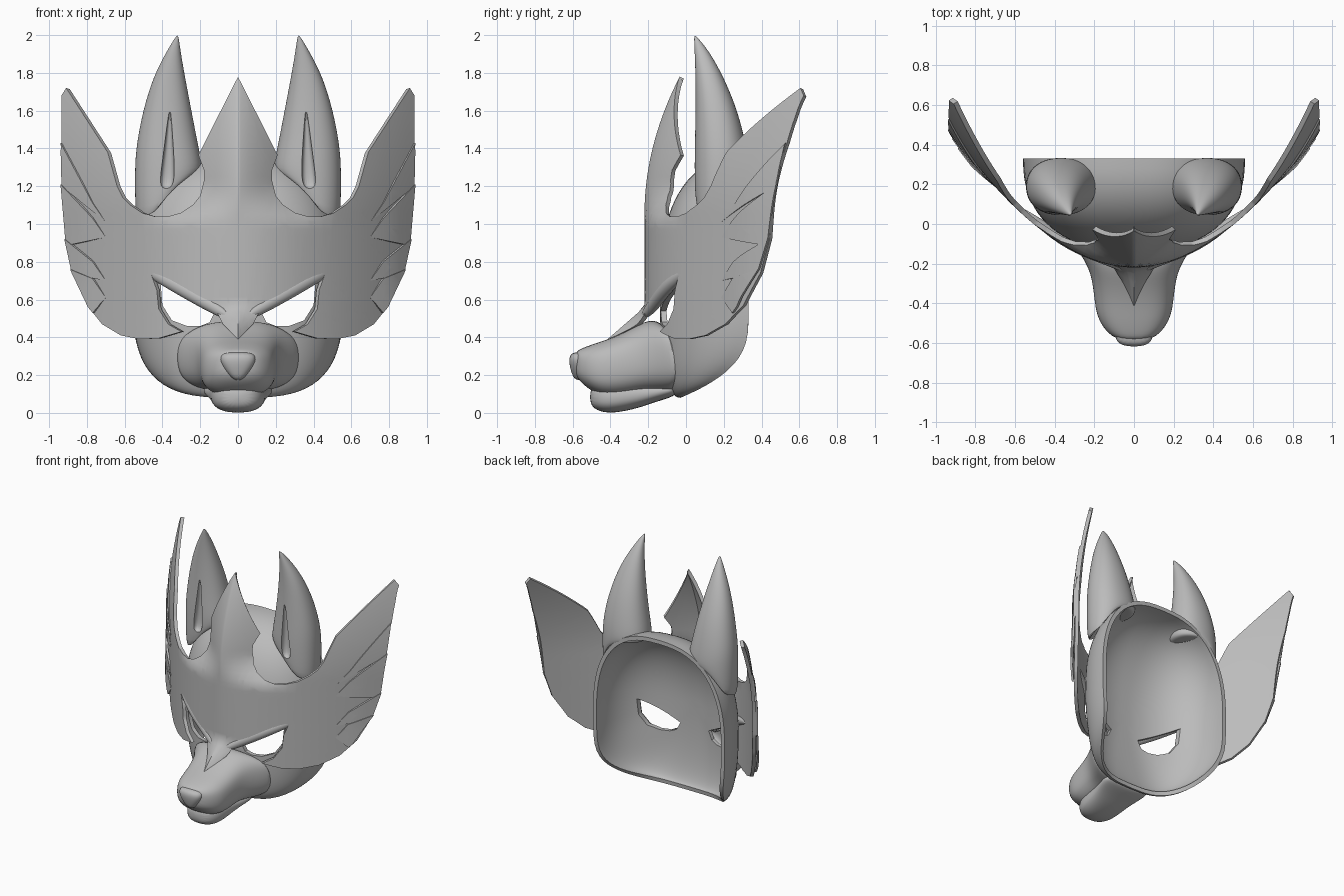
import bpy, bmesh, math
from mathutils import Vector

if "Cube" in bpy.data.objects:
    bpy.data.objects.remove(bpy.data.objects["Cube"])

grey = bpy.data.materials.new("plain grey")
grey.use_nodes = True
grey.diffuse_color = (0.5, 0.5, 0.5, 1)
grey.node_tree.nodes["Principled BSDF"].inputs["Base Color"].default_value = (0.5, 0.5, 0.5, 1)
parts, cutters = [], []


def make(name, bm, cutter=False):
    mesh = bpy.data.meshes.new(name)
    bm.to_mesh(mesh)
    bm.free()
    ob = bpy.data.objects.new(name, mesh)
    bpy.context.collection.objects.link(ob)
    mesh.materials.append(grey)
    (cutters if cutter else parts).append(ob)
    ob.hide_render = cutter
    return ob


def modify(ob, kind, **settings):
    mod = ob.modifiers.new(kind.lower(), kind)
    for key, value in settings.items():
        setattr(mod, key, value)


def mirror(ob):
    modify(ob, 'MIRROR', use_clip=True, merge_threshold=0.002)


def sheet(name, outline, depth, thickness, cutter=False):
    """Fill a half outline in x and z, grid it, bend it by depth(x, z), thicken and mirror it."""
    bm = bmesh.new()
    face = bm.faces.new([bm.verts.new((x, 0, z)) for x, z in outline])
    bm.normal_update()
    if not cutter:
        bmesh.ops.triangulate(bm, faces=[face])
        for axis in (Vector((1, 0, 0)), Vector((0, 0, 1))):
            for i in range(60):
                bmesh.ops.bisect_plane(bm, geom=bm.verts[:] + bm.edges[:] + bm.faces[:], dist=1e-5,
                                       plane_co=axis * (i * 0.04 + 0.0137), plane_no=axis)
        bmesh.ops.remove_doubles(bm, verts=bm.verts, dist=0.002)
    bm.normal_update()
    bmesh.ops.reverse_faces(bm, faces=[f for f in bm.faces if f.normal.y > 0])
    for v in bm.verts:
        v.co.y = depth(v.co.x, v.co.z)
    bm.normal_update()
    ob = make(name, bm, cutter)
    mirror(ob)
    modify(ob, 'SOLIDIFY', thickness=thickness, offset=-1)
    return ob


def power(value, exponent):
    return math.copysign(abs(value) ** exponent, value)


def skin(bm, loops):
    for a, b in zip(loops, loops[1:]):
        for i in range(len(a)):
            bm.faces.new((a[i], a[i - 1], b[i - 1], b[i]))
    bm.faces.new(loops[0])
    bm.faces.new(loops[-1])
    bmesh.ops.recalc_face_normals(bm, faces=bm.faces)


def loft(name, rings, axis, bend=None, squareness=2.5, cutter=False):
    """Skin rounded sections (t, x0, x1, v0, v1) along y or z."""
    bm = bmesh.new()
    n, loops = 20, []
    for t, x0, x1, v0, v1 in rings:
        loop = []
        for i in range(n):
            a = math.tau * i / n
            x = (x0 + x1) / 2 + (x1 - x0) / 2 * power(math.cos(a), 2 / squareness)
            v = (v0 + v1) / 2 + (v1 - v0) / 2 * power(math.sin(a), 2 / squareness)
            loop.append(bm.verts.new((x, t, v) if axis == 'y' else (x, v, t)))
        loops.append(loop)
    if bend:
        for v in bm.verts:
            bend(v.co)
    skin(bm, loops)
    ob = make(name, bm, cutter)
    modify(ob, 'SUBSURF', levels=2, render_levels=2)
    return ob


# Face shell: a deep bowl open at the back
WIDE, MID, UP, DOWN, FRONT, BACK, ROUND = 0.56, 0.68, 0.69, 0.6, -0.14, 0.33, 2.35


def rim_y(z):
    return BACK - 0.36 * min(1, max(0, (-0.18 - z) / 0.42)) ** 2.8


def shell_point(angle, s):
    up = math.sin(angle) >= 0
    e = 2 / (2.5 if up else 3.2)
    x = WIDE * power(math.cos(angle), e)
    z = (UP if up else DOWN) * power(math.sin(angle), e)
    r = math.sin(s) ** (2 / ROUND)
    q = 1 - max(0, math.cos(s)) ** (2 / ROUND)
    return x * r, FRONT + (rim_y(z) - FRONT) * q, MID + z * r


def shell_top(x, y):
    q = min(1, max(0, (y - FRONT) / (BACK - FRONT)))
    r = (1 - (1 - q) ** ROUND) ** (1 / ROUND)
    return MID + UP * max(0, r ** 2.5 - abs(x / WIDE) ** 2.5) ** 0.4


def shell_front(x, z):
    """Depth of the lower half of the shell."""
    r = min(1, (abs(x / WIDE) ** 3.2 + abs((z - MID) / DOWN) ** 3.2) ** (1 / 3.2))
    q = 1 - (1 - r ** ROUND) ** (1 / ROUND)
    return FRONT + (rim_y((z - MID) / r) - FRONT) * q


bm = bmesh.new()
SEG, RINGS = 72, 22
grid = [[bm.verts.new(shell_point(math.tau * i / SEG, math.pi / 2 * j / RINGS))
         for i in range(SEG)] for j in range(1, RINGS + 1)]
skin(bm, grid)
bm.faces.ensure_lookup_table()
bm.faces.remove(bm.faces[-1])
shell = make("face_shell", bm)
modify(shell, 'SOLIDIFY', thickness=0.03, offset=-1)

# Eye openings
eye = [(0.41, 0.69), (0.12, 0.54), (0.15, 0.48), (0.2, 0.46), (0.27, 0.46), (0.35, 0.49), (0.4, 0.57)]
eye_cutter = sheet("eye_cutter", eye, lambda x, z: -0.5, 0.75, True)
modify(shell, 'BOOLEAN', object=eye_cutter, operation='DIFFERENCE', solver='EXACT')


# Winged crest plate with centre spike, ear notches and nose point
def plate_y(x, z):
    y = -0.22 + 0.8 * abs(x) ** 1.9 + 0.35 * max(0, z - 1.05) ** 2
    rise = min(1, max(0, (z - 1) / 0.22))
    fold = rise * rise * (3 - 2 * rise) * min(1, max(0, (0.5 - x) / 0.2))
    y += 0.75 * abs(x) ** 1.2 * fold
    return y - 1.15 * max(0, 0.56 - z) * max(0, 1 - abs(x) / 0.14)


crest = [(0, 1.78), (0.21, 1.365), (0.18, 1.285), (0.18, 1.23), (0.2, 1.15), (0.24, 1.1), (0.3, 1.06),
         (0.37, 1.04), (0.44, 1.04), (0.51, 1.06), (0.57, 1.1), (0.61, 1.14), (0.64, 1.2), (0.69, 1.38),
         (0.91, 1.72), (0.935, 1.68), (0.935, 1.43), (0.92, 1.2), (0.905, 0.92), (0.87, 0.74),
         (0.8, 0.57), (0.72, 0.47), (0.62, 0.41), (0.52, 0.39), (0.42, 0.395), (0.3, 0.43), (0.37, 0.47),
         (0.42, 0.55), (0.43, 0.65), (0.46, 0.735), (0.3, 0.635), (0.11, 0.53), (0.08, 0.47), (0, 0.39)]
sheet("winged_crest", crest, plate_y, 0.025)

# Overlapping feathers on the wing edge
tips = [(0.94, 1.43, 1.11), (0.94, 1.21, 1.03), (0.92, 0.92, 0.8), (0.89, 0.76, 0.71), (0.8, 0.56, 0.5)]
for k, (tip, after) in enumerate(zip(tips, tips[1:])):
    (x, z, inner), (xn, zn, _) = tip, after
    outline = [(x, z), (0.77, inner), (0.7, inner - 0.1), (xn - 0.03, zn - 0.03), (xn - 0.005, zn)]
    sheet("wing_feather", outline,
          lambda u, w, k=k: plate_y(u, w) - 0.008 * (k + 2) * min(1, max(0, (u - 0.7) / 0.12)), 0.015)

# Brow ridges
brow = [(0.05, 0.51, 0.02), (0.12, 0.555, 0.035), (0.3, 0.66, 0.04), (0.45, 0.745, 0.035), (0.57, 0.79, 0.008)]
bm = bmesh.new()
loops = []
for x, z, r in brow:
    y = plate_y(x, z) + 0.025
    loops.append([bm.verts.new((x - 0.4 * r * math.sin(a), y + r * math.cos(a), z + r * math.sin(a)))
                  for a in (math.tau * i / 10 for i in range(10))])
skin(bm, loops)
ridge = make("brow_ridge", bm)
modify(ridge, 'SUBSURF', levels=2, render_levels=2)
mirror(ridge)


# Muzzle, jaw and nose
def onto_face(co):
    if co.y > -0.15:
        co.y = shell_front(co.x, co.z) + 0.008


def tube(sections):
    return [(y, -w, w, low, high) for y, w, low, high in sections]


loft("muzzle", tube([(-0.59, 0.06, 0.21, 0.32), (-0.56, 0.13, 0.16, 0.34), (-0.48, 0.185, 0.1, 0.37),
                     (-0.4, 0.2, 0.08, 0.395), (-0.3, 0.21, 0.09, 0.44), (-0.2, 0.235, 0.11, 0.5),
                     (-0.1, 0.36, 0.1, 0.48), (-0.1, 0.27, 0.14, 0.44), (-0.1, 0.15, 0.2, 0.38),
                     (-0.1, 0.04, 0.27, 0.31)]), 'y', onto_face, 2.7)
loft("lower_jaw", tube([(-0.51, 0.06, 0.04, 0.13), (-0.46, 0.12, 0.005, 0.16), (-0.38, 0.145, -0.004, 0.17),
                        (-0.25, 0.15, 0.025, 0.17), (-0.17, 0.17, 0.055, 0.16), (-0.1, 0.2, 0.09, 0.16),
                        (-0.1, 0.1, 0.11, 0.14)]), 'y', onto_face)
loft("nose", [(0.17, -0.02, 0.02, -0.59, -0.52), (0.22, -0.07, 0.07, -0.61, -0.5),
              (0.29, -0.105, 0.105, -0.625, -0.5), (0.325, -0.075, 0.075, -0.6, -0.5)], 'z')


# Horn-shaped ears with a narrow inner groove, their bases resting on the shell
def onto_shell(co):
    if co.z < 1.2:
        sink = 0.012 if co.z > 1.05 else -0.06
        co.z = min(1.26, max(1.0, shell_top(co.x, co.y) - sink))


base = [(1 if s < 1 else 1.1, 0.38 - 0.165 * s, 0.38 + 0.165 * s, 0.19 - 0.14 * s, 0.19 + 0.14 * s)
        for s in (0.2, 0.5, 0.8, 1)]
ear = loft("ear", base + [(1.28, 0.18, 0.55, 0.04, 0.34), (1.42, 0.21, 0.54, 0.045, 0.32),
                          (1.6, 0.245, 0.505, 0.05, 0.275), (1.78, 0.28, 0.45, 0.05, 0.2),
                          (1.92, 0.305, 0.375, 0.045, 0.12), (2.0, 0.315, 0.325, 0.042, 0.05)],
           'z', onto_shell, 2.2)
groove = loft("ear_groove_cutter", [(1.18, 0.34, 0.42, 0, 0.08), (1.3, 0.335, 0.405, 0, 0.085),
                                    (1.45, 0.345, 0.385, 0, 0.08), (1.62, 0.355, 0.365, 0, 0.06)], 'z', cutter=True)
modify(ear, 'BOOLEAN', object=groove, operation='DIFFERENCE', solver='EXACT')
mirror(ear)

# Bake modifiers, drop cutters, smooth the surfaces
bpy.context.view_layer.update()
bpy.ops.object.select_all(action='DESELECT')
for ob in parts:
    ob.select_set(True)
bpy.context.view_layer.objects.active = shell
bpy.ops.object.convert(target='MESH')
for ob in cutters:
    bpy.data.objects.remove(ob)
bpy.ops.object.shade_smooth_by_angle(angle=math.radians(40))
